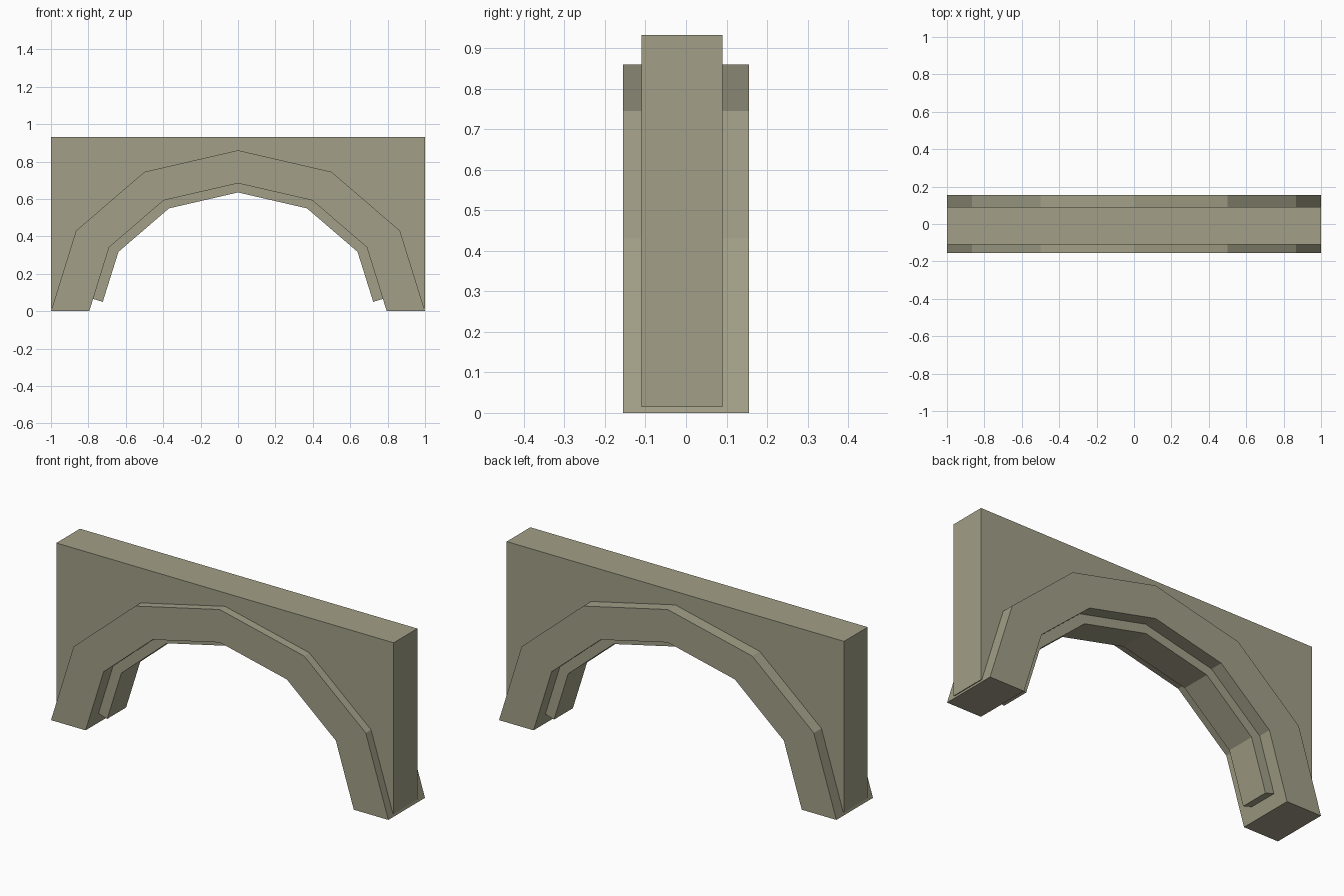
import bpy, bmesh, math

if "Cube" in bpy.data.objects:
    bpy.data.objects.remove(bpy.data.objects["Cube"])

RISE = 0.86  # vertical squash of the arch curve

stone = bpy.data.materials.new("warm grey stone")
stone.diffuse_color = (0.36, 0.345, 0.242, 1)
stone.use_nodes = True
stone.node_tree.nodes["Principled BSDF"].inputs["Base Color"].default_value = stone.diffuse_color


def arc(radius, first=0, last=6):
    """Points of the squashed half circle, right to left, in 30 degree steps."""
    return [(radius * math.cos(math.radians(30 * i)),
             RISE * radius * math.sin(math.radians(30 * i)))
            for i in range(first, last + 1)]


def prism(name, profile, y0, y1):
    """Extrude an x-z profile from y0 to y1."""
    bm = bmesh.new()
    front = [bm.verts.new((x, y0, z)) for x, z in profile]
    back = [bm.verts.new((x, y1, z)) for x, z in profile]
    bm.faces.new(front)
    bm.faces.new(back[::-1])
    n = len(profile)
    for i in range(n):
        j = (i + 1) % n
        bm.faces.new((front[i], back[i], back[j], front[j]))
    bmesh.ops.recalc_face_normals(bm, faces=bm.faces)
    mesh = bpy.data.meshes.new(name)
    bm.to_mesh(mesh)
    bm.free()
    mesh.materials.append(stone)
    obj = bpy.data.objects.new(name, mesh)
    bpy.context.collection.objects.link(obj)
    return obj


# Main arch ring, the deepest part
prism("arch_ring", arc(1.0) + arc(0.795)[::-1], -0.155, 0.155)

# Flat-topped wall above the arch, its lower edge buried in the ring
prism("spandrel_wall",
      [(1, 0.015), (1, 0.932), (-1, 0.932), (-1, 0.015), (-0.9, 0.015)]
      + arc(0.9, 1, 5)[::-1] + [(0.9, 0.015)], -0.11, 0.09)

# Narrow rib under the arch, with ends cut square above the floor
prism("inner_rib",
      [(0.81, 0.076)] + arc(0.83, 1, 5) + [(-0.81, 0.076), (-0.723, 0.05)]
      + arc(0.738, 1, 5)[::-1] + [(0.723, 0.05)], -0.075, 0.085)
